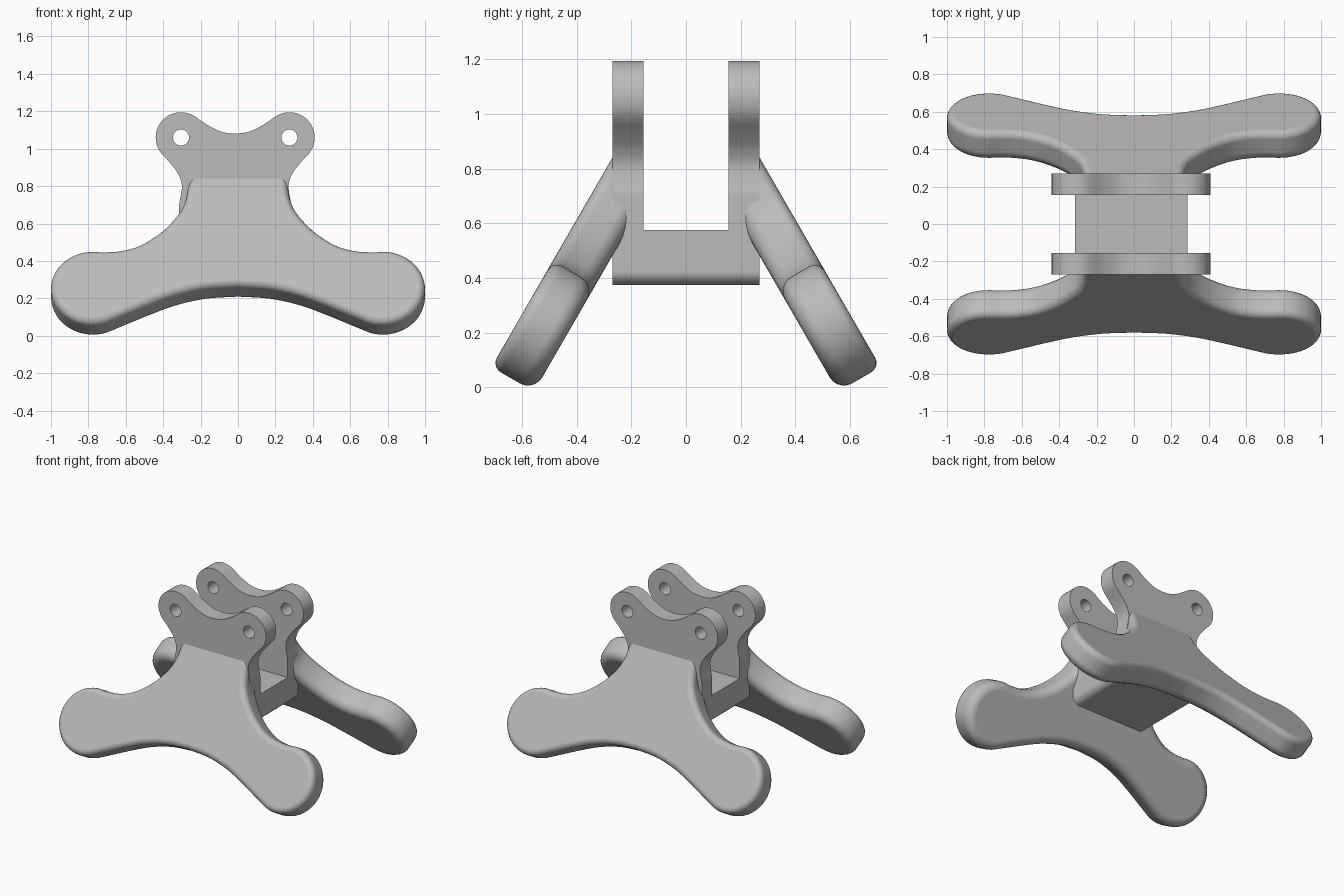
import bpy, bmesh, math
from mathutils import Vector

cube = bpy.data.objects.get("Cube")
if cube:
    bpy.data.objects.remove(cube, do_unlink=True)

GREY = (0.5, 0.5, 0.5, 1)
grey = bpy.data.materials.new("plain grey")
grey.use_nodes = True
grey.diffuse_color = GREY
grey.node_tree.nodes["Principled BSDF"].inputs["Base Color"].default_value = GREY


def arc(cx, cy, r, start, end, steps):
    """Points on a circular arc, angles in degrees."""
    angles = [math.radians(start + (end - start) * i / steps) for i in range(steps + 1)]
    return [(cx + r * math.cos(a), cy + r * math.sin(a)) for a in angles]


def smooth(points, steps=5):
    """Catmull-Rom curve through the points."""
    p = [Vector(q) for q in points]
    p = [2 * p[0] - p[1]] + p + [2 * p[-1] - p[-2]]
    out = []
    for a, b, c, d in zip(p, p[1:], p[2:], p[3:]):
        for i in range(steps):
            t = i / steps
            out.append(tuple(0.5 * (2 * b + (c - a) * t + (2 * a - 5 * b + 4 * c - d) * t * t
                                    + (3 * b - a - 3 * c + d) * t ** 3)))
    return out + [tuple(p[-2])]


def both_sides(half):
    """Close a right-hand half outline with its mirror image."""
    left = [(-x, y) for x, y in reversed(half) if x > 0.001]
    return half + left


def prism(outline, origin, across, up, depth):
    """Extrude a flat outline; returns the bmesh and its two caps."""
    bm = bmesh.new()
    origin, across, up, depth = map(Vector, (origin, across, up, depth))
    first = bm.faces.new([bm.verts.new(origin + across * x + up * y) for x, y in outline])
    made = bmesh.ops.extrude_face_region(bm, geom=[first], use_keep_orig=True)["geom"]
    moved = [v for v in made if isinstance(v, bmesh.types.BMVert)]
    second = [f for f in made if isinstance(f, bmesh.types.BMFace) and len(f.verts) == len(outline)][0]
    bmesh.ops.translate(bm, verts=moved, vec=depth)
    bmesh.ops.recalc_face_normals(bm, faces=bm.faces)
    return bm, first, second


def finish(name, bm):
    mesh = bpy.data.meshes.new(name)
    bm.to_mesh(mesh)
    bm.free()
    obj = bpy.data.objects.new(name, mesh)
    bpy.context.collection.objects.link(obj)
    mesh.materials.append(grey)
    return obj


def activate(obj):
    bpy.ops.object.select_all(action='DESELECT')
    obj.select_set(True)
    bpy.context.view_layer.objects.active = obj


def mirror_y(obj):
    mod = obj.modifiers.new("mirror", 'MIRROR')
    mod.use_axis = (False, True, False)


def shade(obj):
    activate(obj)
    bpy.ops.object.shade_smooth_by_angle(angle=math.radians(35))
    mod = obj.modifiers.new("normals", 'WEIGHTED_NORMAL')
    mod.keep_sharp = True


CENTRE = -0.015
INNER, OUTER = 0.155, 0.27
X, Z = (1, 0, 0), (0, 0, 1)
rounded_bottom = arc(0.25, 0.425, 0.05, 0, -90, 5)

# Upright side plates with two round lugs each
lug = arc(0.29, 1.06, 0.135, 125, -40, 24)
plate_half = (smooth([(0, 1.08), (0.07, 1.09), (0.14, 1.122), lug[0]])[:-1] + lug[:-1]
              + smooth([lug[-1], (0.345, 0.92), (0.305, 0.865), (0.285, 0.8), (0.3, 0.7)])
              + rounded_bottom)
bm, _, _ = prism(both_sides(plate_half), (CENTRE, -OUTER, 0), X, Z, (0, OUTER - INNER, 0))
plates = finish("side_plates", bm)

# Pin holes through the lugs
for x in (-0.29, 0.29):
    bm, _, _ = prism(arc(x, 1.06, 0.043, 0, 345, 23), (CENTRE, -0.4, 0), X, Z, (0, 0.35, 0))
    cutter = finish("hole_cutter", bm)
    cutter.hide_render = True
    mod = plates.modifiers.new("hole", 'BOOLEAN')
    mod.operation = 'DIFFERENCE'
    mod.solver = 'EXACT'
    mod.object = cutter
    activate(plates)
    bpy.ops.object.modifier_apply(modifier=mod.name)
    bpy.data.objects.remove(cutter, do_unlink=True)
mirror_y(plates)
shade(plates)

# Bridge block joining the plates
bridge_half = [(0.3, 0.575)] + rounded_bottom
bm, _, _ = prism(both_sides(bridge_half), (CENTRE, -INNER, 0), X, Z, (0, 2 * INNER, 0))
shade(finish("bridge", bm))

# Splayed legs with round feet, leaning thirty degrees
lean = math.radians(30)
down = Vector((0, -math.sin(lean), -math.cos(lean)))
inward = Vector((0, math.cos(lean), -math.sin(lean)))
foot = arc(0.775, 0.66, 0.225, -100, 110, 28)
leg_half = (smooth([(0.268, -0.06), (0.268, 0.02), (0.277, 0.1), (0.31, 0.19), (0.4, 0.305),
                    (0.52, 0.395), (0.63, 0.432), foot[0]])[:-1] + foot[:-1]
            + smooth([foot[-1], (0.6, 0.825), (0.47, 0.763), (0.33, 0.704), (0.17, 0.663), (0, 0.65)]))
bm, face, back = prism(both_sides(leg_half), (0, -OUTER, 0.84), X, down, inward * 0.18)
outer_rim, inner_rim = list(face.edges), list(back.edges)
for rim, size in ((outer_rim, 0.04), (inner_rim, 0.06)):
    bmesh.ops.bevel(bm, geom=rim, offset=size, offset_type='OFFSET', segments=5,
                    profile=0.5, affect='EDGES')
cut = bmesh.ops.bisect_plane(bm, geom=bm.verts[:] + bm.edges[:] + bm.faces[:], dist=0.0001,
                             plane_co=(0, -INNER - 0.003, 0), plane_no=(0, 1, 0), clear_outer=True)
rim = [e for e in cut["geom_cut"] if isinstance(e, bmesh.types.BMEdge)]
bmesh.ops.holes_fill(bm, edges=rim, sides=0)
legs = finish("splayed_legs", bm)
mirror_y(legs)
shade(legs)
